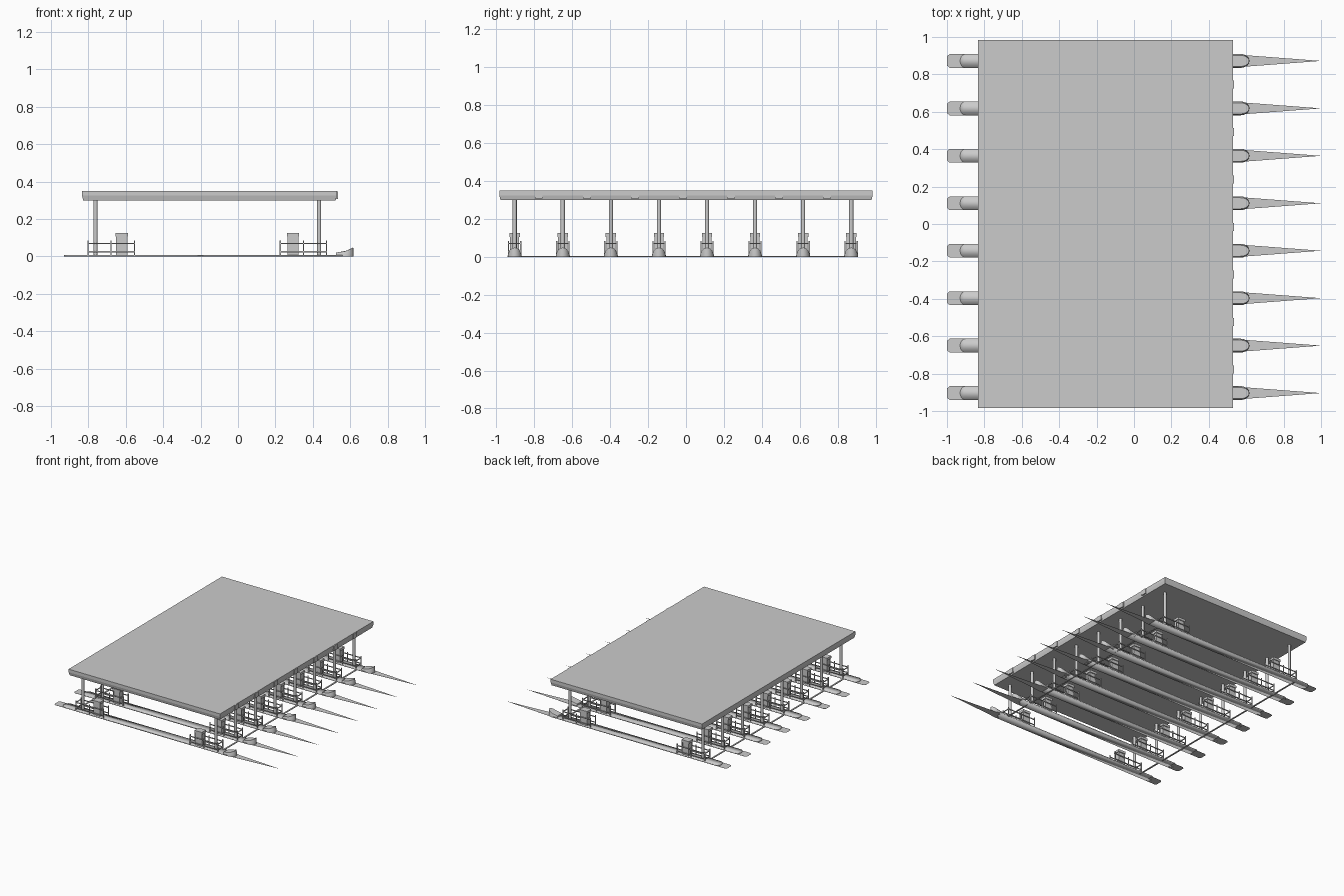
import bpy, bmesh, math

cube = bpy.data.objects.get("Cube")
if cube:
    bpy.data.objects.remove(cube, do_unlink=True)

grey = bpy.data.materials.new("concrete_grey")
grey.use_nodes = True
GREY = (0.6, 0.6, 0.6, 1)
grey.diffuse_color = GREY
grey.node_tree.nodes["Principled BSDF"].inputs["Base Color"].default_value = GREY


def finish(bm, name, smooth=False):
    bmesh.ops.recalc_face_normals(bm, faces=bm.faces)
    mesh = bpy.data.meshes.new(name)
    bm.to_mesh(mesh)
    bm.free()
    mesh.materials.append(grey)
    for p in mesh.polygons:
        p.use_smooth = smooth
    obj = bpy.data.objects.new(name, mesh)
    bpy.context.collection.objects.link(obj)
    return obj


def add_box(bm, x, y, z):
    """Box from (min, max) pairs."""
    made = bmesh.ops.create_cube(bm, size=1)["verts"]
    for v in made:
        v.co = [(lo + hi) / 2 + c * (hi - lo) for c, (lo, hi) in zip(v.co, (x, y, z))]
    return made


def add_loft(bm, rings):
    """Skin a stack of outlines and cap both ends."""
    loops = [[bm.verts.new(p) for p in ring] for ring in rings]
    n = len(loops[0])
    for a, b in zip(loops, loops[1:]):
        for i in range(n):
            j = (i + 1) % n
            bm.faces.new((a[i], a[j], b[j], b[i]))
    bm.faces.new(loops[0][::-1])
    bm.faces.new(loops[-1])


def arc(cx, cy, rx, ry, start, steps=10):
    return [(cx + rx * math.cos(start + math.pi * k / steps),
             cy + ry * math.sin(start + math.pi * k / steps)) for k in range(steps + 1)]


LANES = 8
PITCH = 0.2537
ROWS = [-0.904 + PITCH * i for i in range(LANES)]
HALF = 0.037
MID = -0.164
ROOF_X, ROOF_Y = (-0.834, 0.528), 0.985

# Canopy with a slightly undercut lower fascia
bm = bmesh.new()


def roof_ring(inset, z):
    x0, x1, y = ROOF_X[0] + inset, ROOF_X[1] - inset, ROOF_Y - inset
    return [(x0, -y, z), (x1, -y, z), (x1, y, z), (x0, y, z)]


add_loft(bm, [roof_ring(0.006, 0.3), roof_ring(0, 0.325), roof_ring(0, 0.35)])
finish(bm, "canopy_roof")

# Lane signal boxes on the canopy edge
bm = bmesh.new()
for y in ROWS[:-1]:
    mid = y + PITCH / 2
    add_box(bm, (0.52, 0.534), (mid - 0.021, mid + 0.021), (0.308, 0.348))
finish(bm, "lane_signals")

# Lane islands with rounded tails
bm = bmesh.new()
for y in ROWS:
    outline = arc(-0.9, y, 0.03, HALF, math.pi / 2) + [(0.56, y - HALF), (0.56, y + HALF)]
    add_loft(bm, [[(px, py, z) for px, py in outline] for z in (0, 0.008)])
finish(bm, "lane_islands", smooth=True)

# Painted ground markings: rounded tail plate and long needle
bm = bmesh.new()
for y in ROWS:
    tail = [(-0.9, y + HALF), (-0.985, y + HALF), (-1, y + HALF - 0.012),
            (-1, y - HALF + 0.012), (-0.985, y - HALF), (-0.9, y - HALF)]
    needle = [(0.55, y - 0.034), (1, y), (0.55, y + 0.034)]
    for outline in (tail, needle):
        add_loft(bm, [[(px, py, z) for px, py in outline] for z in (0, 0.001)])
finish(bm, "ground_markings")

# Upswept crash noses
bm = bmesh.new()
for y in ROWS:
    rings = []
    for spread, rise in ((1, 0), (0.97, 0.45), (0.8, 1)):
        outline = arc(0.57, y, 0.047 * (0.9 + 0.1 * spread), HALF * spread, -math.pi / 2)
        outline += [(0.525, y + HALF * spread), (0.525, y - HALF * spread)]
        rings.append([(px, py, rise * (0.02 + 0.028 * ((px - 0.525) / 0.09) ** 2))
                      for px, py in outline])
    add_loft(bm, rings)
nose = finish(bm, "crash_noses")
bpy.context.view_layer.objects.active = nose
nose.select_set(True)
bpy.ops.object.shade_smooth_by_angle(angle=math.radians(35))

# Columns carrying the canopy
bm = bmesh.new()
for y in ROWS:
    for side in (-1, 1):
        made = bmesh.ops.create_cone(bm, cap_ends=True, segments=16,
                                     radius1=0.011, radius2=0.011, depth=0.3)["verts"]
        bmesh.ops.translate(bm, verts=made, vec=(MID + side * 0.598, y, 0.152))
columns = finish(bm, "canopy_columns")
bpy.context.view_layer.objects.active = columns
columns.select_set(True)
bpy.ops.object.shade_smooth_by_angle(angle=math.radians(35))

# Booths: base, corner posts, recessed glazing, roof
bm = bmesh.new()
for y in ROWS:
    for side in (-1, 1):
        x = MID + side * 0.458
        add_box(bm, (x - 0.03, x + 0.03), (y - 0.024, y + 0.024), (0.008, 0.062))
        add_box(bm, (x - 0.026, x + 0.026), (y - 0.02, y + 0.02), (0.06, 0.108))
        for sx in (-1, 1):
            for sy in (-1, 1):
                px, py = x + sx * 0.027, y + sy * 0.021
                add_box(bm, (px - 0.003, px + 0.003), (py - 0.003, py + 0.003), (0.06, 0.108))
        add_box(bm, (x - 0.033, x + 0.033), (y - 0.027, y + 0.027), (0.106, 0.125))
finish(bm, "toll_booths")

# Guard rails around booths and columns
bm = bmesh.new()
T = 0.003
for y in ROWS:
    for side in (-1, 1):
        stations = [MID + side * d for d in (0.39, 0.515, 0.638)]
        span = (min(stations), max(stations))
        for sy in (-1, 1):
            ry = y + sy * 0.032
            for x in stations:
                add_box(bm, (x - T, x + T), (ry - T, ry + T), (0.006, 0.085))
            for z in (0.025, 0.07):
                add_box(bm, span, (ry - T, ry + T), (z - T, z + T))
        outer = stations[-1]
        for z in (0.025, 0.07):
            add_box(bm, (outer - T, outer + T), (y - 0.032, y + 0.032), (z - T, z + T))
finish(bm, "guard_rails")

# Thin strips across the lanes
bm = bmesh.new()
for side in (-1, 1):
    x = MID + side * 0.645
    add_box(bm, (x - 0.006, x + 0.006), (ROWS[0], ROWS[-1]), (0, 0.005))
finish(bm, "lane_strips")
